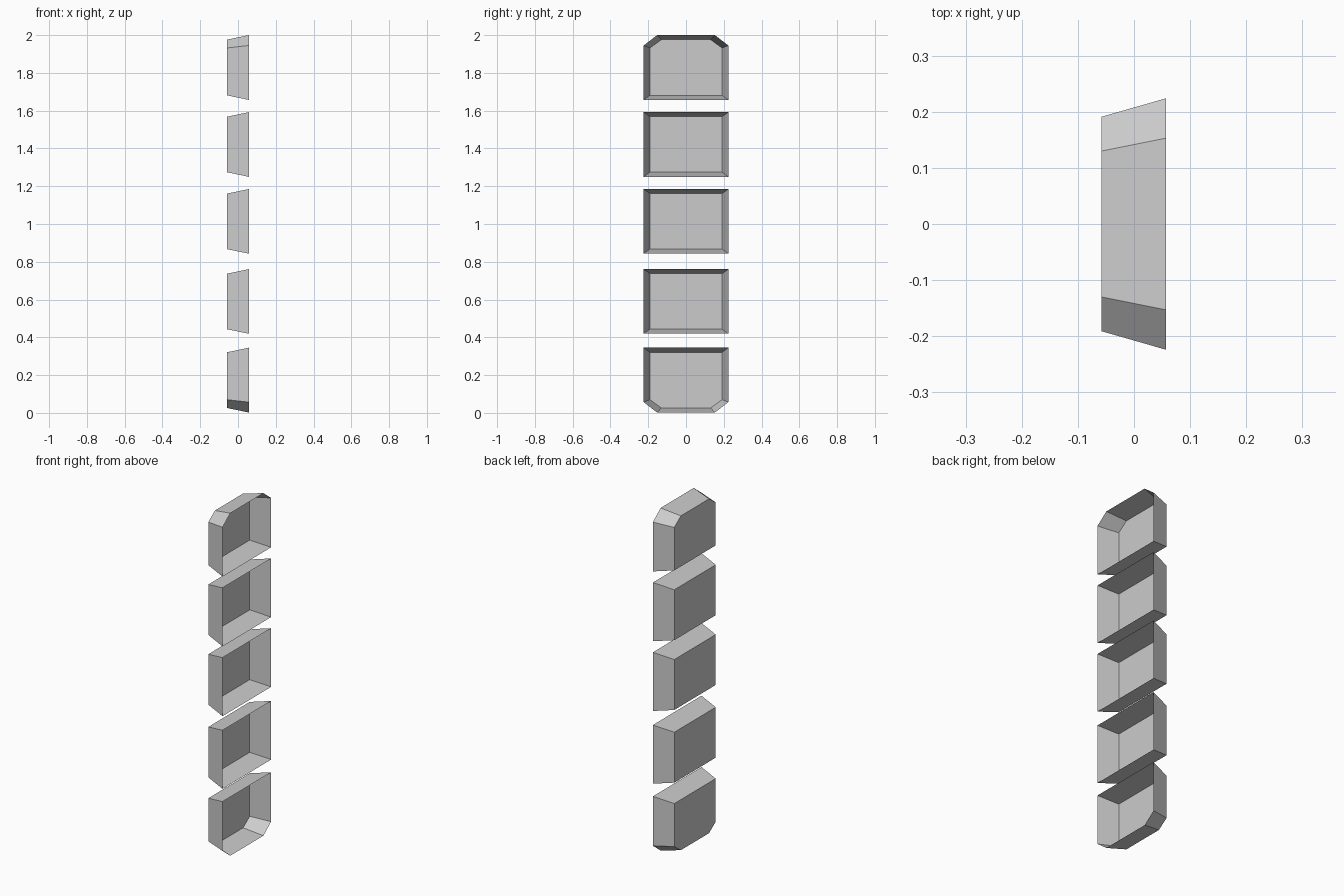
import bpy, bmesh

if "Cube" in bpy.data.objects:
    bpy.data.objects.remove(bpy.data.objects["Cube"])

X_BACK, X_RIM = -0.058, 0.057


def outline(w, z0, z1, cut_y, cut_z, cut_low, cut_high):
    """Half-mirrored rectangle in y-z with optional cut corners."""
    right = [(w - cut_y, z0), (w, z0 + cut_z)] if cut_low else [(w, z0)]
    right += [(w, z1 - cut_z), (w - cut_y, z1)] if cut_high else [(w, z1)]
    return right + [(-y, z) for y, z in reversed(right)]


def tray(name, z0, z1, low=False, high=False):
    """Thin open tray: closed at the back (-x), flaring to the rim (+x)."""
    bm = bmesh.new()
    floor = [bm.verts.new((X_BACK, y, z)) for y, z in
             outline(0.191, z0 + 0.024, z1 - 0.024, 0.061, 0.044, low, high)]
    rim = [bm.verts.new((X_RIM, y, z)) for y, z in
           outline(0.224, z0, z1, 0.071, 0.055, low, high)]
    bm.faces.new(floor[::-1])
    n = len(floor)
    for i in range(n):
        j = (i + 1) % n
        bm.faces.new((floor[i], floor[j], rim[j], rim[i]))
    mesh = bpy.data.meshes.new(name)
    bm.to_mesh(mesh)
    bm.free()
    obj = bpy.data.objects.new(name, mesh)
    bpy.context.collection.objects.link(obj)


# Cut-corner end trays
tray("bottom_tray", 0.002, 0.345, low=True)
tray("top_tray", 1.657, 2.0, high=True)

# Plain middle trays
for i, z in enumerate((0.419, 0.843, 1.25)):
    tray(f"middle_tray_{i + 1}", z, z + 0.342)
